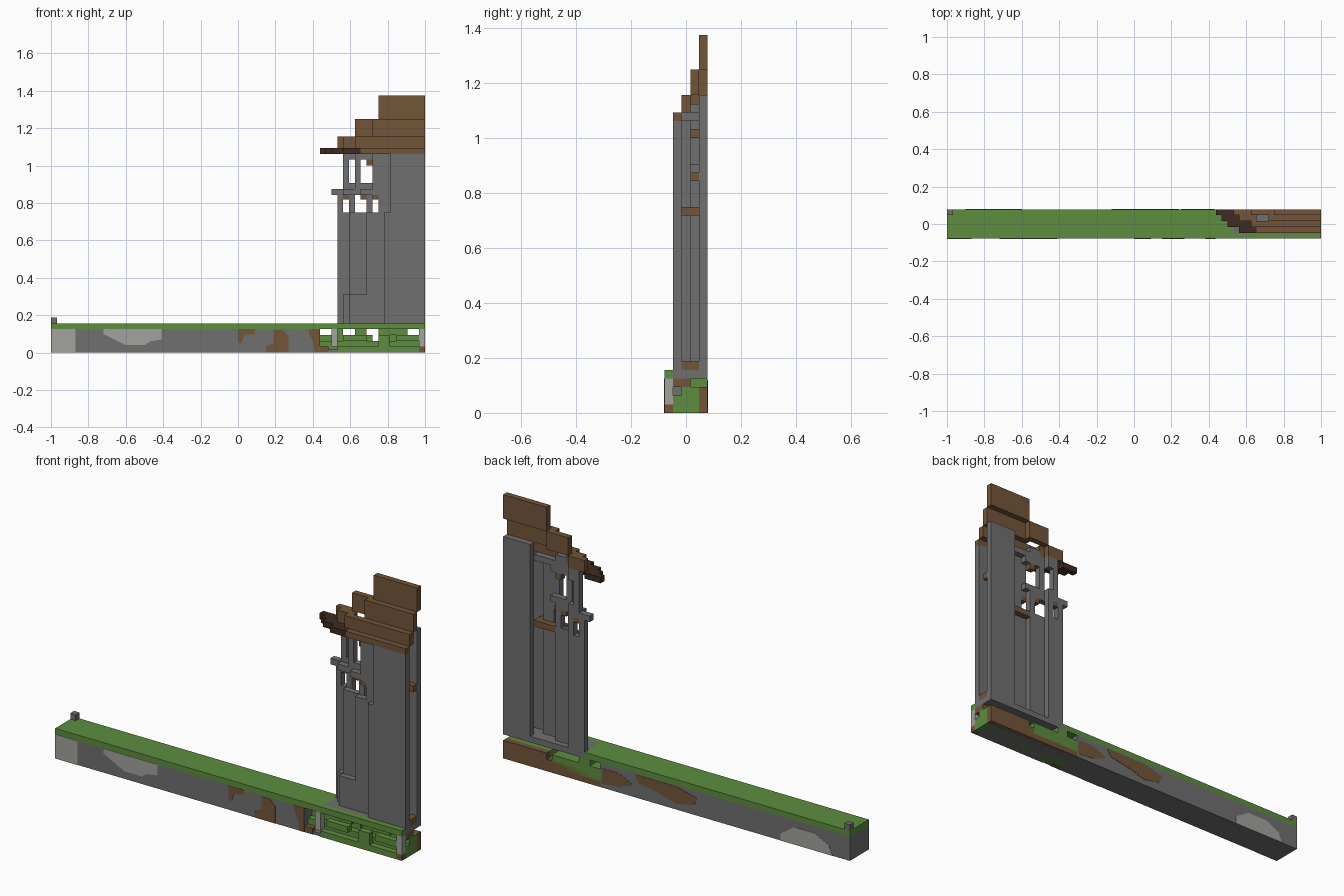
import bpy, bmesh

cube = bpy.data.objects.get("Cube")
if cube:
    bpy.data.objects.remove(cube)

U = 1 / 32  # one block


def material(name, rgb):
    m = bpy.data.materials.new(name)
    m.use_nodes = True
    m.diffuse_color = (*rgb, 1)
    m.node_tree.nodes["Principled BSDF"].inputs["Base Color"].default_value = (*rgb, 1)
    return m


stone = material("stone grey", (.16, .16, .16))
pale = material("pale grey", (.36, .36, .34))
soil = material("brown", (.17, .09, .04))
grass = material("grass green", (.11, .27, .05))
dark = material("dark brown", (.05, .024, .014))


def finish(name, bm, mat):
    bmesh.ops.recalc_face_normals(bm, faces=bm.faces)
    mesh = bpy.data.meshes.new(name)
    bm.to_mesh(mesh)
    bm.free()
    mesh.materials.append(mat)
    ob = bpy.data.objects.new(name, mesh)
    bpy.context.collection.objects.link(ob)


def blocks(name, mat, *boxes):
    """Boxes given in blocks: x0, x1, first row, end row, z0, z1."""
    bm = bmesh.new()
    for x0, x1, r0, r1, z0, z1 in boxes:
        for v in bmesh.ops.create_cube(bm, size=1)["verts"]:
            v.co = ((x1 if v.co.x > 0 else x0) * U,
                    ((r1 if v.co.y > 0 else r0) - 2.5) * U,
                    (z1 if v.co.z > 0 else z0) * U)
    finish(name, bm, mat)


def patch(name, mat, y, pts):
    """Thin painted plate on the front or back face."""
    bm = bmesh.new()
    face = bm.faces.new([bm.verts.new((x, y - .0015, z)) for x, z in pts])
    out = bmesh.ops.extrude_face_region(bm, geom=[face])["geom"]
    for v in out:
        if isinstance(v, bmesh.types.BMVert):
            v.co.y += .003
    finish(name, bm, mat)


# Ground
blocks("ground", stone, (-32, 14, 0, 5, 0, 4))
blocks("turf", grass, (-32, 17, 0, 5, 4, 5), (17, 32, 0, 1, 4, 5))
blocks("marker_post", stone, (-32, -31, 4, 5, 5, 6))

# Hollowed ground under the tower
blocks("turf_blocks", grass,
       (14, 32, 1, 4, 0, 2), (17, 31, 0, 1, 0, 1), (14, 23, 2, 5, 1, 3),
       (24, 32, 2, 4, 2, 3), (16, 18, 2, 5, 3, 4), (20, 22, 1, 3, 3, 4),
       (24, 29, 1, 3, 3, 4), (18, 22, 0, 1, 2, 3), (24, 26, 0, 1, 1, 3),
       (27, 31, 0, 1, 2, 3))
blocks("soil_blocks", soil,
       (14, 32, 4, 5, 0, 2), (24, 32, 4, 5, 2, 3), (31, 32, 1, 3, 3, 4),
       (31, 32, 0, 1, 0, 1), (14, 15.5, 0, 1, 0, 1), (31.9, 32, 2.5, 4, 0, 1.5))
blocks("ground_posts", pale, (31, 32, 0, 1, 1, 4), (16, 17, 0, 1, 1, 4))
blocks("ground_underside", stone, (14, 31, .1, 4.9, 0, .5))

# Coloured patches on the ground
F, B = -2.5 * U, 2.5 * U
patch("front_pale_end", pale, F, [(-1, 0), (-.87, 0), (-.87, .125), (-1, .125)])
patch("front_pale_spot", pale, F, [(-.72, .125), (-.72, .1), (-.66, .07), (-.6, .04),
      (-.5, .04), (-.47, .06), (-.41, .07), (-.41, .125)])
patch("front_soil_a", soil, F, [(0, .125), (0, .05), (.02, .05), (.03, .09), (.09, .1), (.09, .125)])
patch("front_soil_b", soil, F, [(.15, 0), (.27, 0), (.27, .09), (.24, .12), (.19, .12), (.19, .05), (.15, .03)])
patch("front_soil_c", soil, F, [(.38, .125), (.38, .1), (.4, .06), (.41, 0), (.437, 0), (.437, .125)])
patch("back_soil_a", soil, B, [(.24, .12), (.22, .08), (.1, .06), (0, .03), (-.1, .05), (-.12, .09), (0, .12)])
patch("back_soil_b", soil, B, [(.43, .02), (.43, .1), (.33, .1), (.25, .06), (.33, .03)])
patch("back_pale_spot", pale, B, [(-.6, 0), (-.9, 0), (-.88, .05), (-.8, .09), (-.68, .09), (-.6, .04)])

# Tower wall, stepping round in plan from back row to front row
blocks("tower_floor", stone, (17, 32, 1, 5, 4, 5))
blocks("lower_wall", stone, (17, 20, 4, 5, 5, 24), (19, 23, 3, 4, 5, 24),
       (22, 26, 2, 3, 5, 24), (25, 32, 1, 2, 5, 24))
blocks("plinth", stone, (18, 20, 3, 4, 5, 10), (19, 25, 2, 3, 5, 10))
blocks("front_wall", stone, (26, 32, 1, 2, 24, 34))
blocks("back_wall", stone, (27, 32, 4, 5, 5, 37))
blocks("lower_window_piers", stone, (17, 18, 4, 5, 24, 27), (19, 20, 4, 5, 24, 27),
       (22, 23, 3, 4, 24, 27), (24, 26, 2, 3, 24, 27))
blocks("ledge", stone, (16, 20, 4, 5, 27, 28), (18, 23, 3, 4, 27, 28), (21, 26, 2, 3, 27, 28))
blocks("upper_window_piers", stone, (18, 19, 4, 5, 28, 34), (20, 21, 3, 4, 28, 34),
       (23, 26, 2, 3, 28, 34))
for label, z in (("sill", 28), ("lintel", 33)):
    blocks("upper_window_" + label, stone, (18, 20, 4, 5, z, z + 1), (20, 24, 3, 4, z, z + 1))
blocks("wall_top", stone, (18, 20, 4, 5, 34, 35), (20, 23, 3, 4, 34, 36), (23, 27, 2, 4, 34, 35))

# Timber inside the tower
blocks("upper_floor", soil, (20, 27, 3, 4, 23, 24), (23, 27, 2, 3, 23, 24))
blocks("beam_ends", soil, (31, 32, 2, 4, 5, 6), (30, 32, 3, 4, 27, 28))
blocks("window_brackets", soil, (18, 19, 4, 5, 26.2, 27), (21, 22, 3, 4, 26.2, 27),
       (23, 24, 2, 3, 26.2, 27), (22, 23, 3, 4, 32, 33))

# Stepped roof
blocks("roof_eave", dark, (14, 17, 4, 5, 34, 35), (15, 18, 3, 4, 34, 35),
       (16, 20, 2, 3, 34, 35), (18, 21, 1, 2, 34, 35))
blocks("roof_first_tier", soil, (21, 32, 1, 2, 34, 35))
blocks("roof_second_tier", soil, (17, 20, 4, 5, 35, 37), (18, 21, 3, 4, 35, 37), (20, 32, 2, 3, 35, 37))
blocks("roof_third_tier", soil, (20, 24, 4, 5, 37, 40), (23, 32, 3, 4, 37, 40))
blocks("roof_peak", soil, (24, 32, 4, 5, 40, 44))
